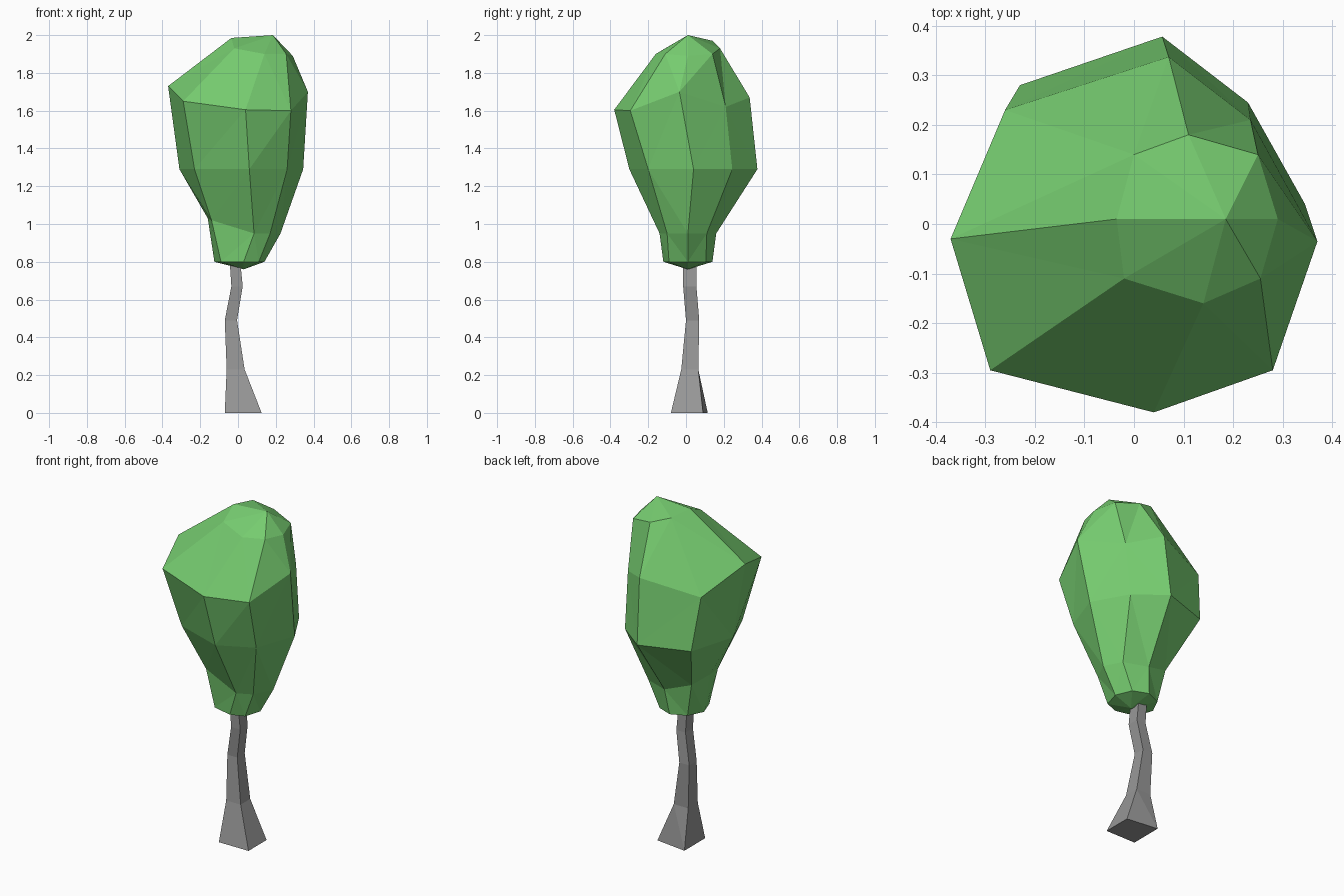
import bpy
import bmesh

# Remove the default cube
default_cube = bpy.data.objects.get("Cube")
if default_cube:
    bpy.data.objects.remove(default_cube, do_unlink=True)


def make_material(name, rgb):
    colour = (*rgb, 1.0)
    material = bpy.data.materials.new(name)
    material.use_nodes = True
    material.diffuse_color = colour
    shader = material.node_tree.nodes["Principled BSDF"]
    shader.inputs["Base Color"].default_value = colour
    shader.inputs["Roughness"].default_value = 0.9
    return material


def ring(xs, ys, zs):
    """Join coordinate rows into a loop of points; a single height is shared."""
    if not isinstance(zs, tuple):
        zs = (zs,) * len(xs)
    return list(zip(xs, ys, zs))


def loft(name, rings, material, bottom_tip=None, top_tip=None):
    """Skin stacked loops, closing each end with a fan or a flat cap."""
    bm = bmesh.new()
    loops = [[bm.verts.new(point) for point in points] for points in rings]
    count = len(loops[0])
    for lower, upper in zip(loops, loops[1:]):
        for i in range(count):
            j = (i + 1) % count
            bm.faces.new((lower[i], lower[j], upper[j], upper[i]))
    for loop, tip in ((loops[0], bottom_tip), (loops[-1], top_tip)):
        if tip is None:
            bm.faces.new(loop)
            continue
        centre = bm.verts.new(tip)
        for i in range(count):
            bm.faces.new((loop[i], loop[(i + 1) % count], centre))
    # Split the bent quads into flat facets
    bmesh.ops.triangulate(bm, faces=bm.faces[:], quad_method="SHORT_EDGE")
    bmesh.ops.recalc_face_normals(bm, faces=bm.faces[:])
    mesh = bpy.data.meshes.new(name)
    bm.to_mesh(mesh)
    bm.free()
    mesh.materials.append(material)
    obj = bpy.data.objects.new(name, mesh)
    bpy.context.collection.objects.link(obj)
    return obj


leaf_green = make_material("leaf green", (0.18, 0.60, 0.16))
bark_grey = make_material("bark grey", (0.31, 0.31, 0.31))

# Foliage loops, counter-clockwise from the model's right side
foot = ring((-.125, -.09, .03, .11, .14, .1, .01, -.08),
            (.01, -.09, -.12, -.09, .01, .105, .14, .1), .8)
waist = ring((-.16, -.14, .085, .17, .225, .17, .03, -.12),
             (.01, -.1, -.14, -.1, .01, .11, .16, .12),
             (1.03, 1.02, .95, .95, .95, .95, .95, 1))
belly = ring((-.31, -.23, .06, .26, .345, .23, .057, -.23),
             (0, -.2, -.3, -.2, .04, .245, .378, .28), 1.29)
shoulder = ring((-.37, -.29, .04, .28, .37, .235, .07, -.26),
                (-.03, -.295, -.38, -.295, -.035, .21, .337, .23),
                (1.73, 1.65, 1.605, 1.6, 1.7, 1.62, 1.67, 1.6))
crest = ring((-.035, -.02, .14, .255, .29, .25, .11, 0),
             (.01, -.11, -.16, -.11, .01, .14, .18, .14),
             (1.985, 1.93, 1.9, 1.9, 1.89, 1.9, 1.93, 1.97))
loft("foliage", [foot, waist, belly, shoulder, crest], leaf_green,
     bottom_tip=(.03, .01, .76), top_tip=(.185, .01, 2))


def trunk_section(left, right, front, back, z, skew=0):
    """Four-sided trunk section with an optional turned back corner."""
    return ring((left, right, right, left),
                (front, front, back - skew, back), z)


# Crooked tapering trunk, running a little way into the foliage
loft("trunk", [
    trunk_section(-.07, .125, -.08, .115, 0, skew=.025),
    trunk_section(-.06, .035, -.025, .065, .23),
    trunk_section(-.07, -.005, 0, .07, .49),
    trunk_section(-.035, .025, -.015, .055, .67),
    trunk_section(-.045, .01, -.015, .055, .82),
], bark_grey)
